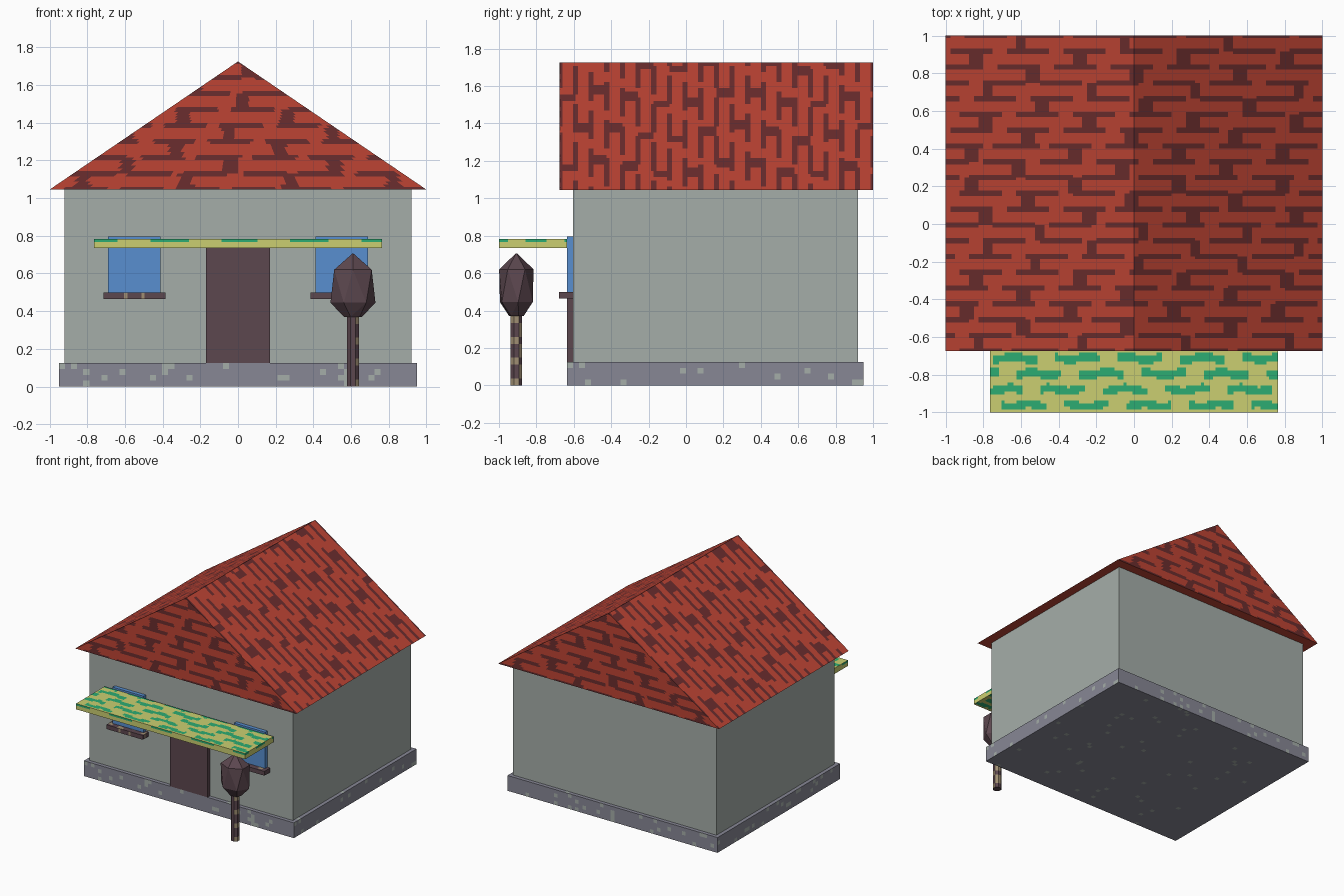
import bpy, bmesh, math, random
from mathutils import Vector as V

if "Cube" in bpy.data.objects:
    bpy.data.objects.remove(bpy.data.objects["Cube"])

random.seed(4)


def mat(name, r, g, b):
    m = bpy.data.materials.new(name)
    lin = [((c / 255 + 0.055) / 1.055) ** 2.4 for c in (r, g, b)]
    m.diffuse_color = (*lin, 1)
    m.use_nodes = True
    m.node_tree.nodes["Principled BSDF"].inputs["Base Color"].default_value = m.diffuse_color
    return m


RED = mat("roof red", 190, 68, 52)
MAROON = mat("roof joint maroon", 107, 45, 46)
WALL = mat("wall grey green", 165, 174, 169)
STONE = mat("plinth grey", 135, 135, 149)
BLUE = mat("window blue", 88, 143, 208)
BROWN = mat("dark brown", 92, 71, 79)
TAN = mat("bark tan", 160, 143, 115)
YELLOW = mat("awning yellow", 203, 207, 113)
GREEN = mat("awning green", 44, 172, 114)


def finish(name, bm, mats):
    bmesh.ops.remove_doubles(bm, verts=bm.verts, dist=1e-5)
    me = bpy.data.meshes.new(name)
    bm.to_mesh(me)
    bm.free()
    for m in mats:
        me.materials.append(m)
    ob = bpy.data.objects.new(name, me)
    bpy.context.collection.objects.link(ob)
    return ob


def panel(bm, corners, nu=1, nv=1, rule=None):
    """Grid of cells between four corners, coloured by rule(centre, normal)."""
    a, b, c, d = (V(p) for p in corners)
    n = (b - a).cross(d - a).normalized()
    at = lambda u, v: a.lerp(b, u).lerp(d.lerp(c, u), v)
    grid = [[bm.verts.new(at(i / nu, j / nv)) for i in range(nu + 1)]
            for j in range(nv + 1)]
    for j in range(nv):
        for i in range(nu):
            f = bm.faces.new((grid[j][i], grid[j][i + 1],
                              grid[j + 1][i + 1], grid[j + 1][i]))
            if rule:
                f.material_index = int(rule(at((i + .5) / nu, (j + .5) / nv), n))


def box(name, lo, hi, mats, cell=None, rule=None):
    (x0, y0, z0), (x1, y1, z1) = lo, hi
    walls = [(x0, y0), (x1, y0), (x1, y1), (x0, y1)]
    quads = []
    for k in range(4):
        p, q = walls[k], walls[(k + 1) % 4]
        quads.append([(*p, z0), (*q, z0), (*q, z1), (*p, z1)])
    quads.append([(*p, z1) for p in walls])
    quads.append([(*p, z0) for p in reversed(walls)])
    bm = bmesh.new()
    for q in quads:
        nu = nv = 1
        if cell:
            nu = max(1, round((V(q[1]) - V(q[0])).length / cell))
            nv = max(1, round((V(q[3]) - V(q[0])).length / cell))
        panel(bm, q, nu, nv, rule)
    return finish(name, bm, mats)


# plinth with a few pale patches, and walls
box("plinth", (-.95, -.635, 0), (.95, .95, .125), [STONE, WALL], .032,
    lambda p, n: random.random() < (.08 if abs(n.z) < .5 else .02))
box("walls", (-.92, -.605, .125), (.92, .92, 1.045), [WALL])

# gabled roof with staggered tile courses
Y0, Y1, EAVE, RIDGE = -.675, 1.0, 1.045, 1.725


def tiles(p, n):
    c = (p.y - Y0) / .08375 if n.z > .1 else (p.z - EAVE) / .085
    row, t = math.floor(c), c % 1
    edge = round(c)
    joint = abs((p.x / .55 + row * .5 + .1 * math.sin(row * 7)) % 1 - .5) * .55
    width = .15 + .09 * math.sin(p.x * 21 + edge * 5)
    return min(t, 1 - t) < width or joint < .035


bm = bmesh.new()
panel(bm, [(0, Y0, RIDGE), (1, Y0, EAVE), (1, Y1, EAVE), (0, Y1, RIDGE)], 40, 120, tiles)
panel(bm, [(-1, Y0, EAVE), (0, Y0, RIDGE), (0, Y1, RIDGE), (-1, Y1, EAVE)], 40, 120, tiles)
panel(bm, [(-1, Y0, EAVE), (1, Y0, EAVE), (0, Y0, RIDGE), (0, Y0, RIDGE)], 60, 48, tiles)
panel(bm, [(1, Y1, EAVE), (-1, Y1, EAVE), (0, Y1, RIDGE), (0, Y1, RIDGE)], 60, 48, tiles)
panel(bm, [(-1, Y1, EAVE), (1, Y1, EAVE), (1, Y0, EAVE), (-1, Y0, EAVE)])
finish("roof", bm, [RED, MAROON])

# door, windows and sills
box("door", (-.17, -.635, .125), (.17, -.605, .735), [BROWN])
for side, x in (("left", -.55), ("right", .55)):
    box(side + "_window", (x - .14, -.635, .5), (x + .14, -.605, .797), [BLUE])
    box(side + "_sill", (x - .165, -.68, .465), (x + .165, -.605, .5), [BROWN, TAN], .018,
        lambda p, n: math.sin(p.x * 60) + math.sin(p.x * 23 + p.y * 90) > .9)


# awning with green dashes
def dashes(p, n):
    c = (p.y + 1.0) / .083
    if abs(n.z) < .5:
        return p.z > .768 and math.sin(p.x * 17 + p.y * 30) > -.1
    wob = .1 * math.sin(p.x * 31 + math.floor(c) * 3)
    return .2 + wob < c % 1 < .72 + wob and \
        math.sin(p.x * 19 + math.floor(c) * 2.4) > -.6


box("awning", (-.765, -1.0, .735), (.765, -.635, .782), [YELLOW, GREEN], .0157, dashes)


# tree: faceted rings, trunk with tan bark patches
def lathe(name, rings, sides, sy, mats, rule=None):
    bm = bmesh.new()
    loops = []
    for z, r, turn in rings:
        loops.append([bm.verts.new((.61 + r * math.cos(a), -.907 + sy * r * math.sin(a), z))
                      for a in ((k + turn) * math.tau / sides for k in range(sides))])
    for j, (lo, hi) in enumerate(zip(loops, loops[1:])):
        for k in range(sides):
            m = (k + 1) % sides
            f = bm.faces.new((lo[k], lo[m], hi[m], hi[k]))
            if rule:
                f.material_index = int(rule(j, k))
    bm.faces.new(loops[0][::-1])
    bm.faces.new(loops[-1])
    bmesh.ops.triangulate(bm, faces=[f for f in bm.faces if len(f.verts) == 4])
    return finish(name, bm, mats)


lathe("tree_trunk", [(i * .037, .034, .5) for i in range(11)], 8, 1, [BROWN, TAN],
      lambda j, k: (j * 3 + k // 2 * 2 + j // 3) % 5 in (1, 3))
lathe("tree_crown", [(.37, .05, .25), (.445, .12, .1), (.62, .115, .5), (.705, .004, .5)],
      6, .8, [BROWN])
